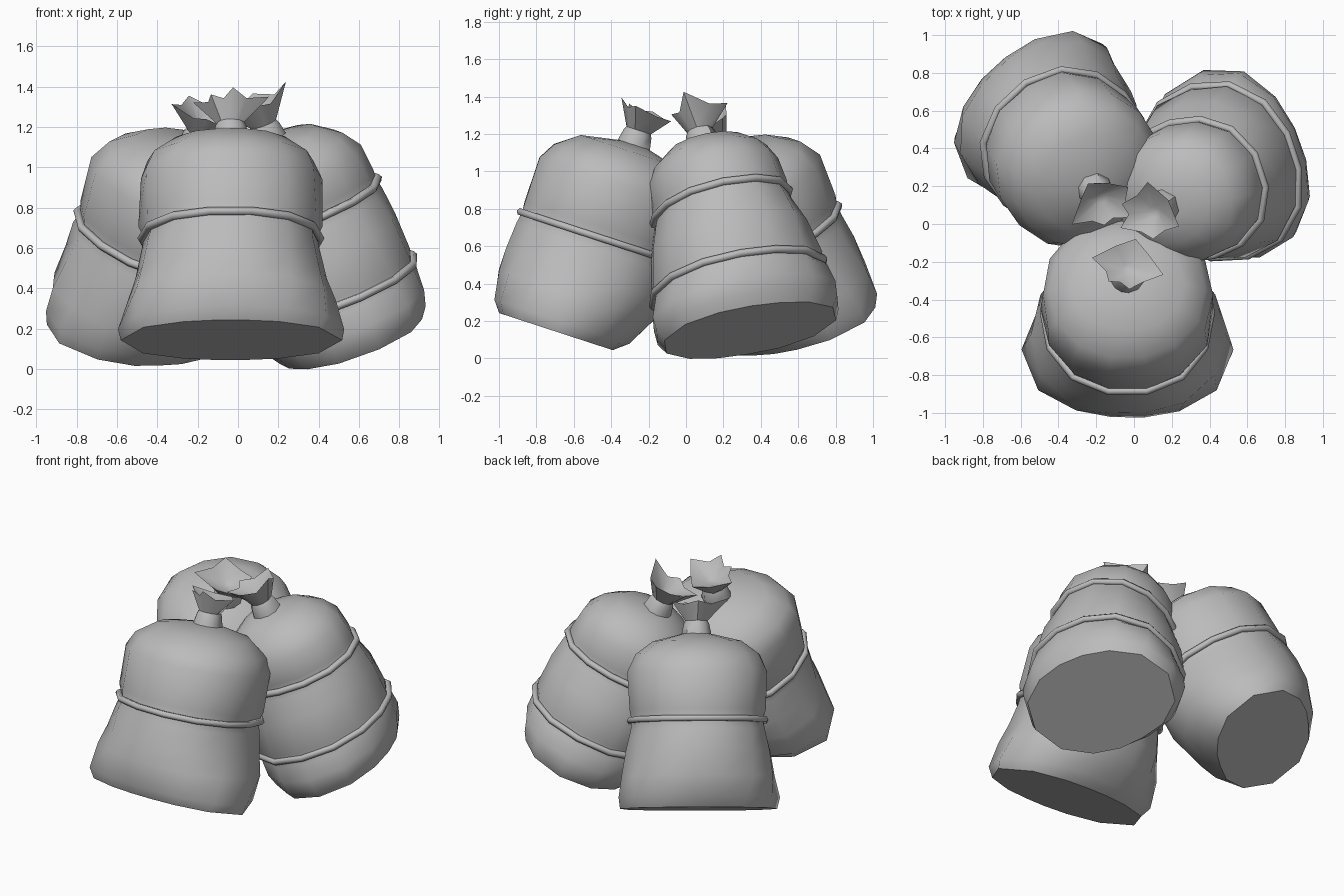
import bpy, bmesh, math, random
from mathutils import Vector

random.seed(4)
SIDES = 14
cube = bpy.data.objects.get("Cube")
if cube:
    bpy.data.objects.remove(cube, do_unlink=True)

# One plain cloth colour
cloth = bpy.data.materials.new("grey_cloth")
cloth.use_nodes = True
cloth.diffuse_color = (0.5, 0.5, 0.5, 1)
cloth.node_tree.nodes["Principled BSDF"].inputs["Base Color"].default_value = (0.5, 0.5, 0.5, 1)


def loft(name, rows, place, loop=False, cap_start=False, cap_end=False, angle=50):
    """Skin closed rows of local points, placed by a function."""
    bm = bmesh.new()
    rings = [[bm.verts.new(place(p)) for p in row] for row in rows]
    pairs = list(zip(rings, rings[1:]))
    if loop:
        pairs.append((rings[-1], rings[0]))
    for a, b in pairs:
        n = len(a)
        for i in range(n):
            j = (i + 1) % n
            bm.faces.new((a[i], a[j], b[j], b[i]))
    if cap_start:
        foot = bm.faces.new(rings[0][::-1])
        for edge in foot.edges:
            edge.smooth = False
    if cap_end:
        bm.faces.new(rings[-1])
    bmesh.ops.recalc_face_normals(bm, faces=bm.faces)
    mesh = bpy.data.meshes.new(name)
    bm.to_mesh(mesh)
    bm.free()
    mesh.materials.append(cloth)
    ob = bpy.data.objects.new(name, mesh)
    bpy.context.collection.objects.link(ob)
    bpy.ops.object.select_all(action="DESELECT")
    bpy.context.view_layer.objects.active = ob
    ob.select_set(True)
    bpy.ops.object.shade_smooth_by_angle(angle=math.radians(angle), keep_sharp_edges=True)


def sack(name, base, axis, facing, profile, ropes, tips):
    """facing: inward direction of the flat side, in degrees.
    profile rows: height, radius along facing, radius across it, outward shift."""
    axis, base = Vector(axis).normalized(), Vector(base)
    turn = Vector((0, 0, 1)).rotation_difference(axis)
    facing = math.radians(facing)

    def place(p):
        return base + turn @ Vector(p)

    def radius(a, along, across):
        c, s = abs(math.cos(a - facing)), abs(math.sin(a - facing))
        return ((c / along) ** 2.2 + (s / across) ** 2.2) ** (-1 / 2.2)

    def polar(a, r, h, shift):
        return (r * math.cos(a) - shift * math.cos(facing),
                r * math.sin(a) - shift * math.sin(facing), h)

    angles = [facing + math.tau * (i + 0.5) / SIDES for i in range(SIDES)]

    # Sack body, with slightly uneven cloth
    loft(name + "_sack",
         [[polar(a, radius(a, along, across) * random.uniform(0.99, 1.015), h, shift) for a in angles]
          for h, along, across, shift in profile],
         place, cap_start=True, cap_end=True)

    # Ropes around the body
    for k, (h, along, across) in enumerate(ropes):
        rows = []
        for a in angles:
            r = radius(a, along, across)
            section = [math.tau * i / 6 for i in range(6)]
            rows.append([polar(a, r + 0.021 * math.cos(t), h + 0.021 * math.sin(t), 0) for t in section])
        loft(f"{name}_rope_{k + 1}", rows, place, loop=True, angle=70)

    # Gathered neck opening into a pointed ruff
    top = profile[-1][0]
    rim = []
    for i, (deg, r, lift) in enumerate(tips):
        after = tips[(i + 1) % len(tips)]
        gap = (after[0] - deg) % 360
        rim += [(math.radians(deg), r, top + 0.2 + lift),
                (math.radians(deg + gap / 2), 0.36 * (r + after[1]), top + 0.18)]

    def neck_row(r, h, shift):
        return [polar(a, r, top + h, shift) for a, _, _ in rim]

    loft(name + "_neck_ruff",
         [neck_row(0.1, -0.05, -0.03), neck_row(0.09, 0.01, -0.03), neck_row(0.08, 0.06, -0.03),
          neck_row(0.07, 0.08, -0.03), [polar(a, r, h, -0.035) for a, r, h in rim], neck_row(0.03, 0.12, -0.03)],
         place, cap_end=True, angle=45)


# Front sack: wide flared foot, one rope
sack("front", (-0.035, -0.64, 0.125), (0, 0.31, 0.95), 90,
     [(0, 0.32, 0.55, 0.055), (0.06, 0.38, 0.555, 0.045), (0.22, 0.44, 0.515, 0.015), (0.34, 0.455, 0.475, 0),
      (0.49, 0.445, 0.445, 0), (0.55, 0.43, 0.43, 0), (0.61, 0.44, 0.455, 0), (0.86, 0.44, 0.45, 0),
      (0.95, 0.38, 0.415, 0), (1.04, 0.26, 0.3, 0), (1.08, 0.08, 0.08, -0.03)],
     [(0.55, 0.445, 0.443)],
     [(-86, 0.15, 0.02), (-18, 0.2, 0), (73, 0.15, -0.02), (170, 0.19, 0), (225, 0.14, 0)])

# Rear sack: flared foot, one rope
sack("rear", (-0.515, 0.605, 0.15), (0.265, -0.37, 0.89), -46,
     [(0, 0.31, 0.49, 0.02), (0.07, 0.37, 0.505, 0.02), (0.2, 0.43, 0.48, 0.01), (0.36, 0.45, 0.45, 0),
      (0.49, 0.45, 0.42, 0), (0.55, 0.435, 0.41, 0), (0.61, 0.45, 0.425, 0), (0.85, 0.45, 0.435, 0),
      (0.96, 0.38, 0.39, 0), (1.04, 0.26, 0.28, 0), (1.09, 0.08, 0.08, -0.03)],
     [(0.55, 0.448, 0.423)],
     [(-30, 0.17, 0), (37, 0.15, 0), (130, 0.16, 0), (208, 0.21, 0.02), (270, 0.12, 0)])

# Side sack: tapering upward, two ropes
sack("side", (0.55, 0.34, 0.15), (-0.34, -0.22, 0.92), 197,
     [(0, 0.36, 0.485, 0), (0.06, 0.4, 0.51, 0), (0.14, 0.43, 0.51, 0), (0.24, 0.435, 0.48, 0),
      (0.28, 0.425, 0.46, 0), (0.32, 0.435, 0.47, 0), (0.52, 0.43, 0.425, 0), (0.66, 0.41, 0.375, 0),
      (0.71, 0.395, 0.355, 0), (0.76, 0.405, 0.365, 0), (0.9, 0.385, 0.355, 0), (0.99, 0.32, 0.31, 0),
      (1.07, 0.21, 0.21, 0), (1.1, 0.08, 0.08, -0.03)],
     [(0.28, 0.438, 0.473), (0.71, 0.41, 0.37)],
     [(-82, 0.13, 0), (-13, 0.19, 0.05), (90, 0.18, 0), (160, 0.16, 0), (205, 0.18, 0)])
